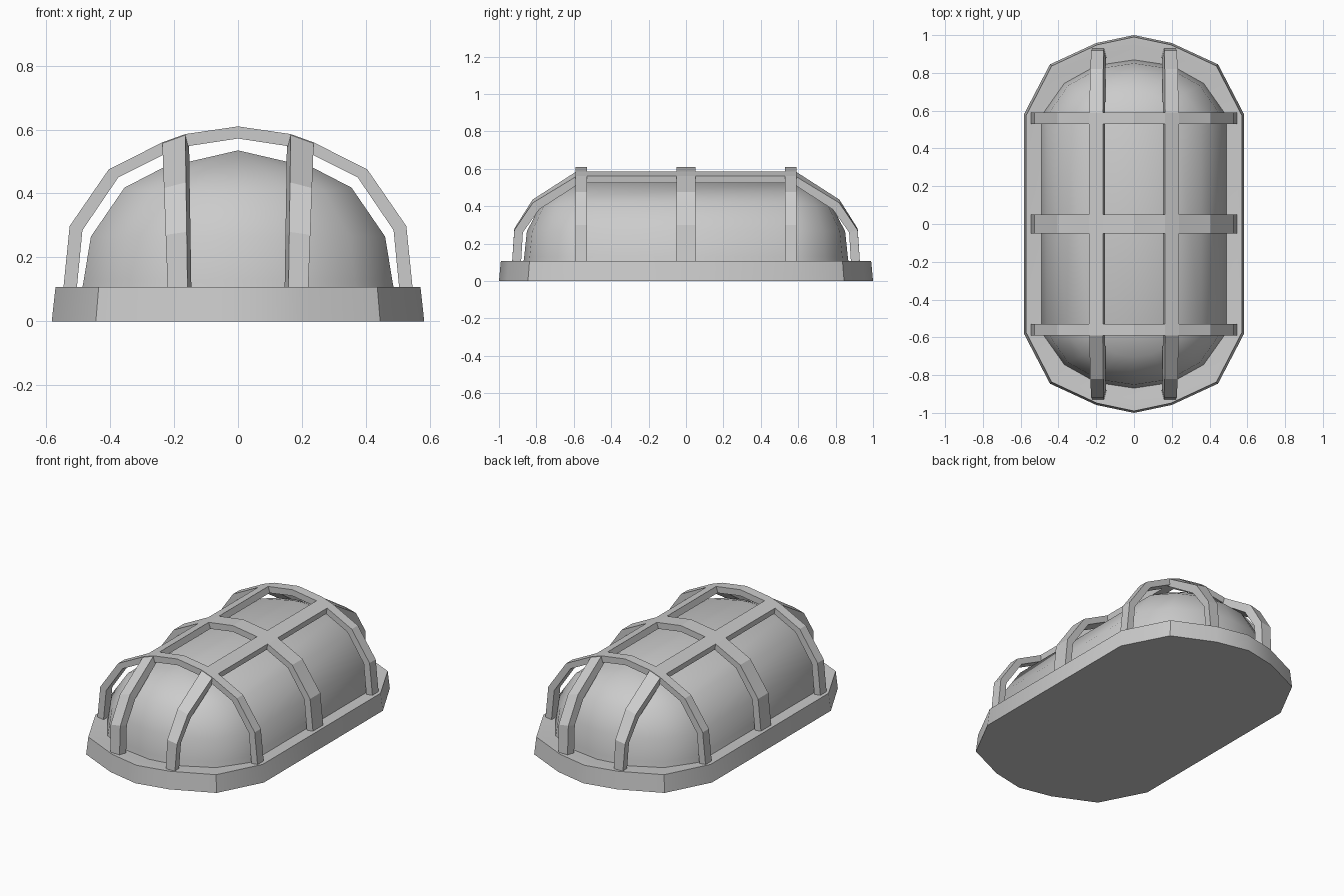
import bpy, bmesh, math

if "Cube" in bpy.data.objects:
    bpy.data.objects.remove(bpy.data.objects["Cube"])

grey = bpy.data.materials.new("light grey")
grey.diffuse_color = (0.6, 0.6, 0.6, 1)
grey.use_nodes = True
grey.node_tree.nodes["Principled BSDF"].inputs["Base Color"].default_value = grey.diffuse_color


def make(name, verts, faces, smooth=None):
    bm = bmesh.new()
    vs = [bm.verts.new(v) for v in verts]
    for f in faces:
        bm.faces.new([vs[i] for i in f])
    bmesh.ops.remove_doubles(bm, verts=bm.verts, dist=1e-4)
    bmesh.ops.recalc_face_normals(bm, faces=bm.faces)
    me = bpy.data.meshes.new(name)
    bm.to_mesh(me)
    bm.free()
    me.materials.append(grey)
    ob = bpy.data.objects.new(name, me)
    bpy.context.collection.objects.link(ob)
    if smooth:
        bpy.ops.object.select_all(action='DESELECT')
        ob.select_set(True)
        bpy.context.view_layer.objects.active = ob
        bpy.ops.object.shade_smooth_by_angle(angle=math.radians(smooth))
    return ob


def outline(q):
    """Full loop from one quadrant of points running from the side to the end."""
    half = q + [(-x, y) for x, y in q[-2::-1]]
    return half + [(-x, -y) for x, y in half]


def loft(rings, cap_start=False, cap_end=False):
    n = len(rings[0])
    verts = [v for r in rings for v in r]
    faces = [(k * n + i, k * n + (i + 1) % n, (k + 1) * n + (i + 1) % n, (k + 1) * n + i)
             for k in range(len(rings) - 1) for i in range(n)]
    if cap_start:
        faces.append(tuple(range(n)))
    if cap_end:
        faces.append(tuple(range((len(rings) - 1) * n, len(rings) * n)))
    return verts, faces


# Base plate with tapered side, flat rim and shallow seat for the dome
foot = outline([(0.583, 0.58), (0.445, 0.845), (0.2, 0.958), (0, 1.0)])
rim = [(x * 0.98, y * 0.99) for x, y in foot]
inner = outline([(0.55, 0.575), (0.415, 0.81), (0.19, 0.895), (0, 0.928)])
seat = outline([(0.47, 0.57), (0.355, 0.725), (0.19, 0.81), (0, 0.84)])
rings = [[(x, y, z) for x, y in loop] for loop, z in
         ((foot, 0), (rim, 0.107), (inner, 0.105), (seat, 0.095))]
make("base_plate", *loft(rings, True, True), smooth=30)

# Glass dome: rings shrinking onto a ridge line
plan = outline([(0.49, 0.575), (0.37, 0.745), (0.2, 0.84), (0, 0.87)])
YC = 0.55
rings = []
for s, z, drop in ((1, 0.09, 0), (0.985, 0.13, 0), (0.94, 0.265, 0), (0.725, 0.42, 0.02),
                   (0.48, 0.482, 0.02), (0, 0.535, 0)):
    ring = []
    for x, y in plan:
        over = abs(y) - YC
        ring.append((x * s, math.copysign(YC + over * s, y), z - drop * over / 0.32))
    rings.append(ring)
n = len(plan)
verts, faces = loft(rings[:-1])
ridge = [len(verts), len(verts) + 1]
verts += [(0, YC, 0.535), (0, -YC, 0.535)]
k = (len(rings) - 2) * n
for i in range(n):
    a, b = k + i, k + (i + 1) % n
    ya, yb = verts[a][1], verts[b][1]
    if ya * yb > 0:
        faces.append((a, b, ridge[0] if ya > 0 else ridge[1]))
    elif ya > 0:
        faces.append((a, b, ridge[1], ridge[0]))
    else:
        faces.append((a, b, ridge[0], ridge[1]))
make("glass_dome", verts, faces, smooth=60)


def strip(name, sections):
    """Bar through four-cornered cross-sections."""
    make(name, *loft(sections, True, True))


def mirror(pts):
    return [(-a, z) for a, z in pts] + [(a, z) for a, z in pts[::-1] if a > 1e-6]


# Cross hoops of the guard
outer = mirror([(0.547, 0.1), (0.527, 0.298), (0.405, 0.475), (0.237, 0.56),
                (0.165, 0.586), (0, 0.61)])
under = mirror([(0.505, 0.1), (0.487, 0.285), (0.375, 0.45), (0.232, 0.522),
                (0.152, 0.549), (0, 0.572)])
for name, y0, y1 in (("front_hoop", -0.59, -0.53), ("middle_hoop", -0.05, 0.05),
                     ("back_hoop", 0.53, 0.59)):
    strip(name, [[(a, y0, b), (a, y1, b), (c, y1, d), (c, y0, d)]
                 for (a, b), (c, d) in zip(outer, under)])

# Lengthwise bars, tilted outward and narrowing toward the feet
outer = mirror([(0.93, 0.1), (0.918, 0.28), (0.82, 0.435), (0.585, 0.586)])
under = mirror([(0.882, 0.1), (0.872, 0.27), (0.785, 0.4), (0.565, 0.55)])
for side, label in ((-1, "left"), (1, "right")):
    secs = []
    for (a, b), (c, d) in zip(outer, under):
        t = (b - 0.1) / 0.486
        xi, xo = 0.158 + 0.007 * t, 0.22 + 0.017 * t
        lean = 0.026 * t
        secs.append([(side * xi, a, b), (side * xo, a, b - lean),
                     (side * (xo - 0.005), c, d - lean), (side * (xi - 0.012), c, d)])
    strip(label + "_long_bar", secs)
